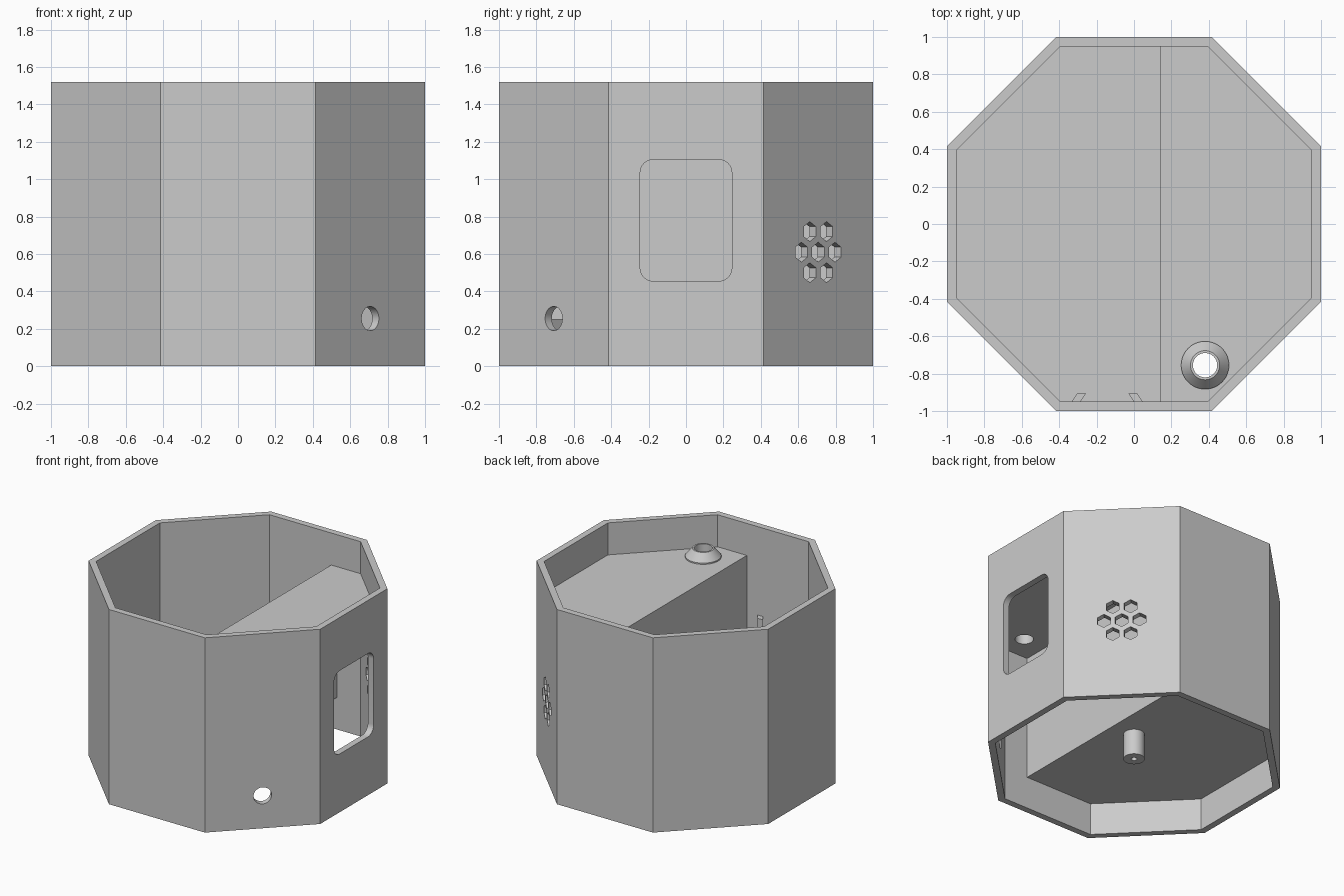
import bpy, bmesh, math
from mathutils import Matrix, Vector

if "Cube" in bpy.data.objects:
    bpy.data.objects.remove(bpy.data.objects["Cube"])

H, WALL = 1.52, 0.05
FLOOR, DECK = 0.25, 1.27          # underside of floor, top of raised deck

grey = bpy.data.materials.new("plain_grey")
grey.diffuse_color = (0.6, 0.6, 0.6, 1)
grey.use_nodes = True
grey.node_tree.nodes["Principled BSDF"].inputs["Base Color"].default_value = grey.diffuse_color


def add(name, bm):
    bmesh.ops.recalc_face_normals(bm, faces=bm.faces)
    me = bpy.data.meshes.new(name)
    bm.to_mesh(me)
    bm.free()
    ob = bpy.data.objects.new(name, me)
    bpy.context.collection.objects.link(ob)
    me.materials.append(grey)
    return ob


def prism(name, pts, z0, z1, mat=Matrix()):
    """Extrude a 2D outline from z0 to z1, then place it with a matrix."""
    bm = bmesh.new()
    face = bm.faces.new([bm.verts.new((x, y, z0)) for x, y in pts])
    ext = bmesh.ops.extrude_face_region(bm, geom=[face])["geom"]
    bmesh.ops.translate(bm, vec=(0, 0, z1 - z0),
                        verts=[v for v in ext if isinstance(v, bmesh.types.BMVert)])
    bm.transform(mat)
    return add(name, bm)


def lathe(name, profile, loc, steps=48):
    """Revolve a closed (radius, z) profile."""
    bm = bmesh.new()
    rings = [[bm.verts.new((loc[0] + r * math.cos(2 * math.pi * i / steps),
                            loc[1] + r * math.sin(2 * math.pi * i / steps), z))
              for i in range(steps)] for r, z in profile]
    for a, b in zip(rings, rings[1:] + rings[:1]):
        for i in range(steps):
            j = (i + 1) % steps
            bm.faces.new((a[i], a[j], b[j], b[i]))
    return add(name, bm)


def ngon(r, n, start=0.0, cx=0.0, cy=0.0):
    return [(cx + r * math.cos(start + 2 * math.pi * i / n),
             cy + r * math.sin(start + 2 * math.pi * i / n)) for i in range(n)]


def octagon(apothem):
    return ngon(apothem / math.cos(math.pi / 8), 8, math.pi / 8)


def rounded(w, h, r, cx, cy, seg=8):
    pts = []
    for k, (sx, sy) in enumerate([(1, 1), (-1, 1), (-1, -1), (1, -1)]):
        for i in range(seg + 1):
            a = (k + i / seg) * math.pi / 2
            pts.append((cx + sx * (w / 2 - r) + r * math.cos(a),
                        cy + sy * (h / 2 - r) + r * math.sin(a)))
    return pts


def side(angle):
    """Matrix: outline x runs along the wall, y goes up, z points outwards."""
    n = Vector((math.cos(angle), math.sin(angle), 0))
    t = Vector((-n.y, n.x, 0))
    return Matrix((t, (0, 0, 1), n)).transposed().to_4x4()


def boolean(ob, tool, op):
    mod = ob.modifiers.new(op.lower(), 'BOOLEAN')
    mod.operation, mod.solver, mod.object = op, 'EXACT', tool
    bpy.context.view_layer.objects.active = ob
    bpy.ops.object.modifier_apply(modifier=mod.name)
    bpy.data.objects.remove(tool)


def cut(ob, pts, angle, depth=(0.9, 1.1)):
    boolean(ob, prism("cutter", pts, *depth, side(angle)), 'DIFFERENCE')


def hex_vents(ob, angle, z, pitch, r):
    """Seven hexagonal holes: one in the middle, six around it."""
    for cx, cy in [(0, 0)] + ngon(pitch, 6):
        cut(ob, ngon(r, 6, math.pi / 2, cx, z + cy), angle)


# Octagonal shell, open at top and bottom
shell = prism("shell", octagon(1), 0, H)
boolean(shell, prism("cutter", octagon(1 - WALL), -0.1, H + 0.1), 'DIFFERENCE')

# Wall openings: side window, cable slot, vents and round hole
cut(shell, rounded(0.49, 0.65, 0.07, 0, 0.78), 0)
cut(shell, rounded(0.12, 0.06, 0.029, 0, 0.232), math.pi)
hex_vents(shell, -math.pi / 4, 0.51, 0.0875, 0.038)
hex_vents(shell, math.pi / 4, 0.61, 0.127, 0.053)
cut(shell, ngon(0.065, 40, 0, 0, 0.255), -math.pi / 4)

# Stepped partition: low floor, upright divider and raised deck in one piece
step = [(-1.2, FLOOR), (0.19, FLOOR), (0.19, DECK - WALL), (1.2, DECK - WALL),
        (1.2, DECK), (0.14, DECK), (0.14, FLOOR + WALL), (-1.2, FLOOR + WALL)]
partition = prism("partition", step, -1.2, 1.2, Matrix.Rotation(math.pi / 2, 4, 'X'))
boolean(partition, prism("cutter", octagon(1 - WALL), 0, H), 'INTERSECT')

# Tapered collar around a hole through the deck
spot = (0.38, -0.755)
boolean(partition, prism("cutter", ngon(0.065, 48, 0, *spot), 1, 1.5), 'DIFFERENCE')
collar = lathe("collar", [(0.065, DECK), (0.128, DECK), (0.128, DECK + 0.01),
                          (0.078, DECK + 0.07), (0.065, DECK + 0.07)], spot)

# Hollow post under the floor
post = lathe("post", [(0.02, 0.05), (0.075, 0.05), (0.075, FLOOR), (0.02, FLOOR)], (0, 0))

# Mirrored pair of slanted board guides on the front wall
for tag, s in (("left", 1), ("right", -1)):
    outline = [(-0.143 + s * dx, y) for dx, y in
               [(-0.19, -0.95), (-0.143, -0.95), (-0.113, -0.905), (-0.16, -0.905)]]
    prism("guide_" + tag, outline, FLOOR + WALL, 0.83)

# Smooth round surfaces, keep hard edges
bpy.ops.object.select_all(action='DESELECT')
for ob in (shell, partition, collar, post):
    ob.select_set(True)
bpy.context.view_layer.objects.active = shell
bpy.ops.object.shade_smooth_by_angle(angle=math.radians(25))
